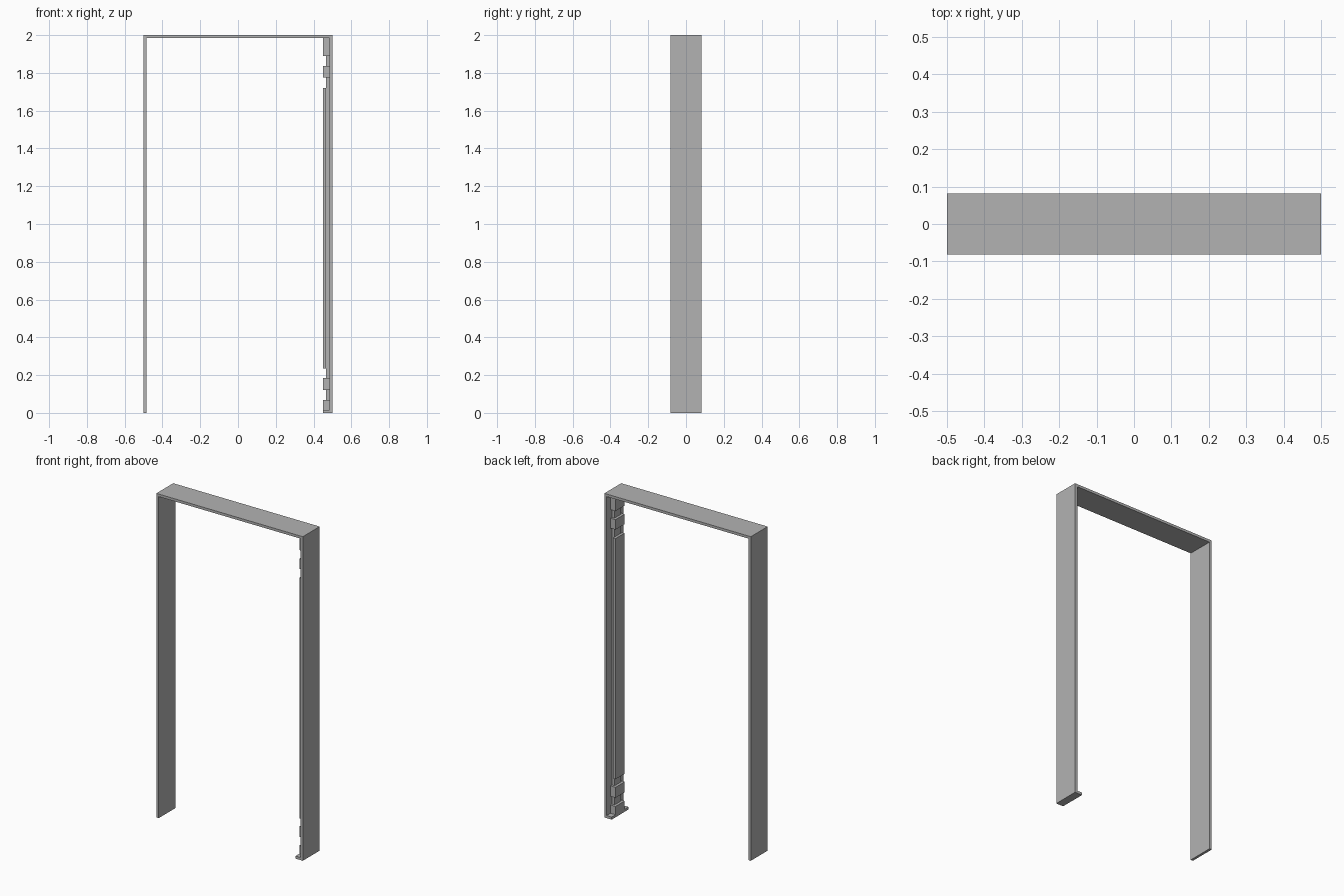
import bpy
import bmesh

cube = bpy.data.objects.get("Cube")
if cube:
    bpy.data.objects.remove(cube, do_unlink=True)

HALF_W, HALF_D, HEIGHT, THICK = 0.5, 0.082, 2.0, 0.016
INNER = HALF_W - THICK          # inner face of a jamb
TOP = HEIGHT - THICK            # underside of the head
FACE, LAYER = 0.45, 0.466       # front and back of the inner panel
PANEL_D, RAIL_D = 0.045, 0.03   # half depths

grey = bpy.data.materials.new("plain grey")
grey.use_nodes = True
colour = (0.45, 0.45, 0.45, 1)
grey.diffuse_color = colour
grey.node_tree.nodes["Principled BSDF"].inputs["Base Color"].default_value = colour


def extrude_profile(name, points, half_depth):
    """Extrude an x-z outline along y, centred on y = 0."""
    bm = bmesh.new()
    face = bm.faces.new([bm.verts.new((x, -half_depth, z)) for x, z in points])
    grown = bmesh.ops.extrude_face_region(bm, geom=[face])["geom"]
    verts = [g for g in grown if isinstance(g, bmesh.types.BMVert)]
    bmesh.ops.translate(bm, verts=verts, vec=(0, 2 * half_depth, 0))
    bmesh.ops.recalc_face_normals(bm, faces=bm.faces)
    mesh = bpy.data.meshes.new(name)
    bm.to_mesh(mesh)
    bm.free()
    mesh.materials.append(grey)
    obj = bpy.data.objects.new(name, mesh)
    bpy.context.collection.objects.link(obj)
    return obj


def box(name, x0, x1, z0, z1, half_depth):
    return extrude_profile(name, [(x0, z0), (x1, z0), (x1, z1), (x0, z1)], half_depth)


# Outer frame: two jambs and a head in one piece
extrude_profile("door_frame", [
    (-HALF_W, 0), (-INNER, 0), (-INNER, TOP), (INNER, TOP),
    (INNER, 0), (HALF_W, 0), (HALF_W, HEIGHT), (-HALF_W, HEIGHT)], HALF_D)

# Foot plate below the left jamb lining
box("foot_plate", FACE, INNER, 0, THICK, HALF_D)

# Lining: a full-height rail, a long raised panel and short blocks at both ends
box("rail", LAYER, INNER, THICK, TOP, RAIL_D)
box("long_panel", FACE, LAYER, 0.235, 1.72, PANEL_D)
blocks = {
    "lower_end_block": (THICK, 0.067),
    "lower_block": (0.12, 0.185),
    "upper_block": (1.775, 1.837),
    "upper_end_block": (1.89, TOP),
}
for name, (z0, z1) in blocks.items():
    box(name, FACE, INNER, z0, z1, PANEL_D)
